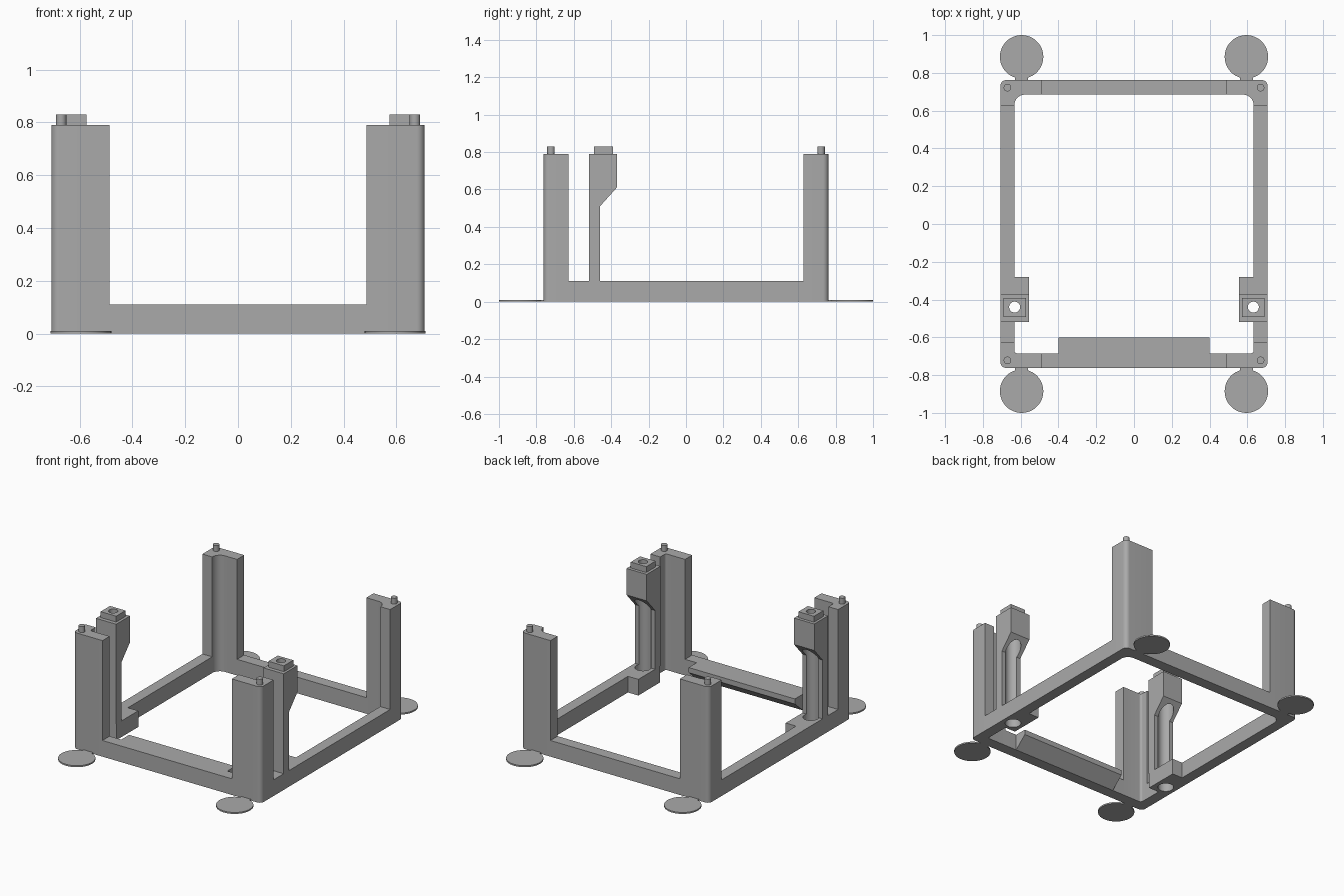
import bpy, bmesh
from math import sin, cos, pi
from mathutils import Matrix, Vector

if "Cube" in bpy.data.objects:
    bpy.data.objects.remove(bpy.data.objects["Cube"])

grey = bpy.data.materials.new("plain grey")
grey.use_nodes = True
grey.diffuse_color = (0.4, 0.4, 0.4, 1)
grey.node_tree.nodes["Principled BSDF"].inputs["Base Color"].default_value = (0.4, 0.4, 0.4, 1)

W, D = 0.707, 0.762          # outer half sizes
IX, IY = 0.633, 0.685        # inner half sizes
ARM_X, ARM_Y = 0.487, 0.627  # ends of the corner post arms
RAIL, TOP, TIP = 0.11, 0.79, 0.83
HOLE_X, HOLE_Y = 0.632, -0.44


def extrude(name, pts, lo, hi, axis="z", smooth=False):
    """Extrude a closed 2D outline along z (xy points) or x (yz points)."""
    bm = bmesh.new()
    place = (lambda a, b: (a, b, lo)) if axis == "z" else (lambda a, b: (lo, a, b))
    face = bm.faces.new([bm.verts.new(place(*p)) for p in pts])
    res = bmesh.ops.extrude_face_region(bm, geom=[face])
    step = Vector((0, 0, hi - lo)) if axis == "z" else Vector((hi - lo, 0, 0))
    bmesh.ops.translate(bm, vec=step, verts=[v for v in res["geom"] if isinstance(v, bmesh.types.BMVert)])
    bmesh.ops.recalc_face_normals(bm, faces=bm.faces)
    mesh = bpy.data.meshes.new(name)
    bm.to_mesh(mesh)
    bm.free()
    mesh.materials.append(grey)
    obj = bpy.data.objects.new(name, mesh)
    bpy.context.collection.objects.link(obj)
    if smooth:
        shade(obj)
    return obj


def shade(obj):
    bpy.ops.object.select_all(action="DESELECT")
    obj.select_set(True)
    bpy.context.view_layer.objects.active = obj
    bpy.ops.object.shade_smooth_by_angle(angle=0.6)


def rect(x0, x1, y0, y1):
    return [(x0, y0), (x1, y0), (x1, y1), (x0, y1)]


def arc(cx, cy, r, a0, a1, n=8):
    return [(cx + r * cos(a0 + (a1 - a0) * i / n), cy + r * sin(a0 + (a1 - a0) * i / n))
            for i in range(n + 1)]


def circle(cx, cy, r, n=40):
    return arc(cx, cy, r, 0, 2 * pi, n)[:-1]


def flip(pts, sx, sy=1):
    return [(x * sx, y * sy) for x, y in pts]


def drill(obj, radius, lo, hi, sx):
    cutter = extrude("drill", circle(HOLE_X * sx, HOLE_Y, radius), lo, hi)
    cutter.hide_render = True
    mod = obj.modifiers.new("hole", "BOOLEAN")
    mod.operation, mod.solver, mod.object = "DIFFERENCE", "EXACT", cutter
    mesh = bpy.data.meshes.new_from_object(obj.evaluated_get(bpy.context.evaluated_depsgraph_get()))
    obj.modifiers.clear()
    obj.data = mesh
    bpy.data.objects.remove(cutter)


for sx, side in ((1, "left"), (-1, "right")):
    for sy, end in ((1, "back"), (-1, "front")):
        label = f"{end}_{side}"
        # L-shaped corner post, rounded outside and filleted inside
        r, f = 0.03, (0.055 if sy > 0 else 0.015)
        post = [(W, ARM_Y)] + arc(W - r, D - r, r, 0, pi / 2) + [(ARM_X, D), (ARM_X, IY)]
        post += arc(IX - f, IY - f, f, pi / 2, 0) + [(IX, ARM_Y)]
        extrude("corner_post_" + label, flip(post, sx, sy), 0, TOP, smooth=True)
        # Locating peg on the post
        extrude("peg_" + label, flip(circle(0.67, 0.722, 0.02, 24), sx, sy), TOP, TIP, smooth=True)
        # Round foot pad with its short tab
        extrude("foot_pad_" + label, flip(circle(0.595, 0.885, 0.115, 48), sx, sy), 0, 0.01, smooth=True)
        extrude("foot_tab_" + label, flip(rect(0.56, 0.63, D, 0.79), sx, sy), 0, 0.009)

    # Side rail with a widened pad under the column
    px = 0.555
    rail = [(W, -ARM_Y), (W, ARM_Y), (IX, ARM_Y), (IX, -0.28), (px, -0.28),
            (px, -0.513), (IX, -0.513), (IX, -ARM_Y)]
    obj = extrude("side_rail_" + side, flip(rail, sx), 0, RAIL)
    drill(obj, 0.05, -0.1, 0.2, sx)
    shade(obj)

    # Column with an overhanging head, grooved below and drilled through
    back, shaft, head = -0.518, -0.46, -0.37
    column = [(back, RAIL), (shaft, RAIL), (shaft, 0.51), (head, 0.61), (head, TOP), (back, TOP)]
    obj = extrude("column_" + side, column, px * sx, W * sx, "x")
    drill(obj, 0.05, 0, 0.64, sx)
    drill(obj, 0.029, 0.5, 0.9, sx)
    shade(obj)

    # Square cap on the column
    obj = extrude("column_cap_" + side, flip(rect(0.573, 0.69, -0.492, -0.391), sx), TOP, TIP)
    drill(obj, 0.029, 0.7, 0.9, sx)
    shade(obj)

# Front and back rails
extrude("back_rail", rect(-ARM_X, ARM_X, IY, D), 0, RAIL)
extrude("front_rail", rect(-ARM_X, ARM_X, -D, -IY), 0, RAIL)

# Ledge inside the front rail, sloped underneath
extrude("front_ledge", [(-IY, 0), (-0.6, 0.075), (-0.6, RAIL), (-IY, RAIL)], -0.4, 0.4, "x")
